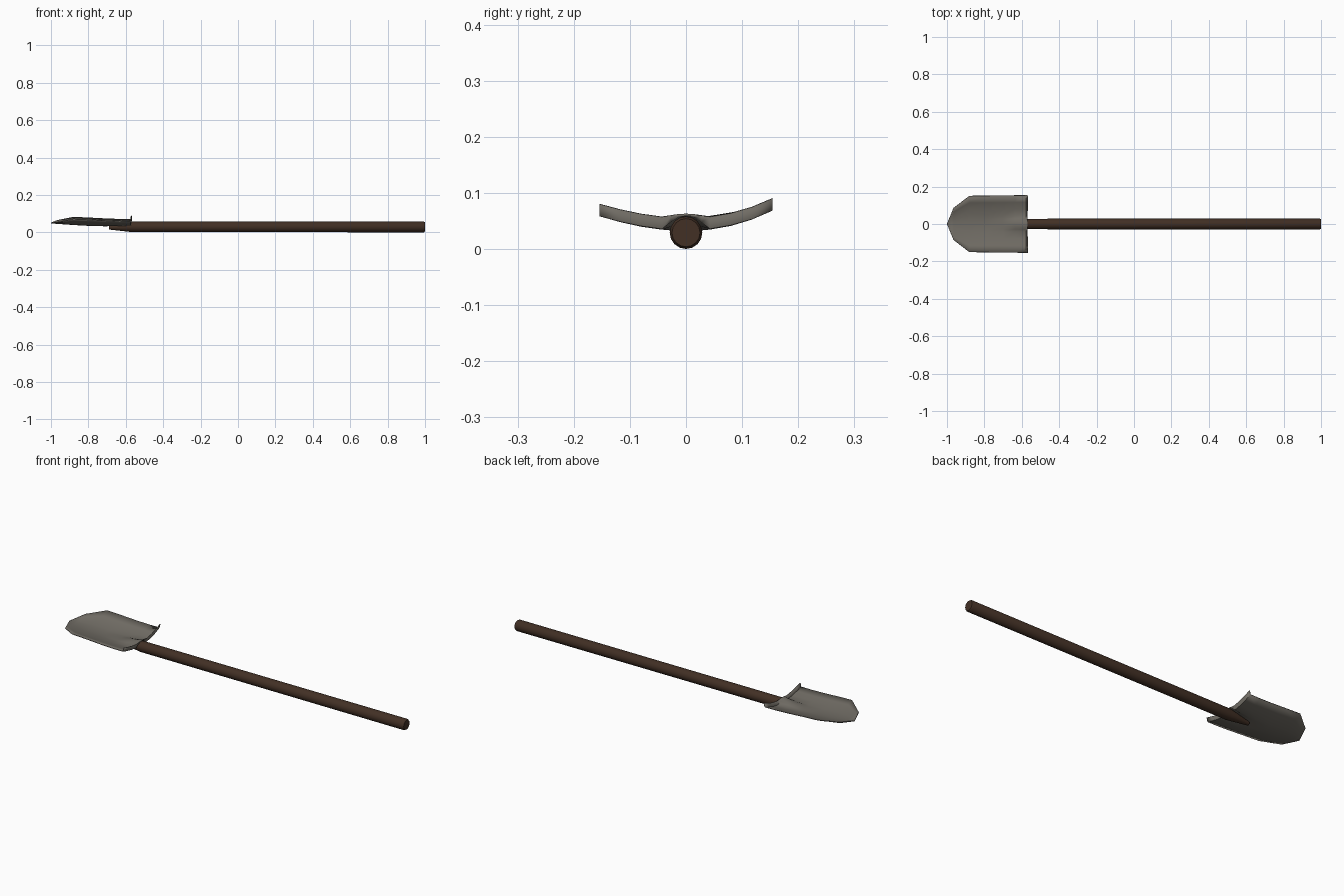
import bpy, bmesh, math

if "Cube" in bpy.data.objects:
    bpy.data.objects.remove(bpy.data.objects["Cube"])


def material(name, rgb):
    m = bpy.data.materials.new(name)
    m.diffuse_color = (*rgb, 1)
    m.use_nodes = True
    m.node_tree.nodes["Principled BSDF"].inputs["Base Color"].default_value = m.diffuse_color
    return m


def finish(bm, name, mat, angle):
    bmesh.ops.recalc_face_normals(bm, faces=bm.faces)
    me = bpy.data.meshes.new(name)
    bm.to_mesh(me)
    bm.free()
    ob = bpy.data.objects.new(name, me)
    bpy.context.collection.objects.link(ob)
    me.materials.append(mat)
    bpy.ops.object.select_all(action='DESELECT')
    ob.select_set(True)
    bpy.context.view_layer.objects.active = ob
    bpy.ops.object.shade_smooth_by_angle(angle=math.radians(angle))
    return ob


wood = material("dark brown wood", (0.054, 0.029, 0.018))
steel = material("worn grey steel", (0.165, 0.152, 0.13))

# Handle: round shaft, tapering where it sits under the blade
bm = bmesh.new()
SIDES = 16
rings = []
for x, r, z in [(-0.69, 0.010, 0.025), (-0.57, 0.028, 0.0295), (0.993, 0.029, 0.029), (1.0, 0.025, 0.029)]:
    rings.append([bm.verts.new((x, r * math.cos(2 * math.pi * i / SIDES),
                                z + r * math.sin(2 * math.pi * i / SIDES))) for i in range(SIDES)])
for a, b in zip(rings, rings[1:]):
    for i in range(SIDES):
        j = (i + 1) % SIDES
        bm.faces.new((a[i], a[j], b[j], b[i]))
bm.faces.new(rings[0])
bm.faces.new(rings[-1])
finish(bm, "handle", wood, 40)

# Blade: dished sheet with a raised socket over the handle and a turned-up rear step
# stations: x, half width, centre z, edge z, socket amount, step height
stations = [(-0.965, 0.085, 0.047, 0.059, 0, 0),
            (-0.88, 0.150, 0.041, 0.076, 0, 0),
            (-0.79, 0.151, 0.036, 0.072, 0, 0),
            (-0.70, 0.152, 0.034, 0.067, 0, 0),
            (-0.635, 0.153, 0.034, 0.065, 0.5, 0),
            (-0.575, 0.154, 0.035, 0.065, 1, 0),
            (-0.570, 0.154, 0.035, 0.065, 1, 0.020)]
half = [0.09, 0.18, 0.28, 0.52, 0.76, 1.0]
cols = [-t for t in reversed(half)] + [0] + half
bm = bmesh.new()
tip = bm.verts.new((-1.0, 0, 0.050))
rows = []
for x, w, c, e, socket, step in stations:
    row = []
    for t in cols:
        y = w * t
        z = c + (e - c) * abs(t) ** 2 + 0.005 * t ** 3
        hump = max(0, 1 - (y / 0.04) ** 2)
        z += socket * 0.026 * hump + step * (1 - hump)
        row.append(bm.verts.new((x, y, z)))
    rows.append(row)
for i in range(len(cols) - 1):
    bm.faces.new((tip, rows[0][i], rows[0][i + 1]))
    for a, b in zip(rows, rows[1:]):
        bm.faces.new((a[i], b[i], b[i + 1], a[i + 1]))
blade = finish(bm, "blade", steel, 40)
sol = blade.modifiers.new("sheet thickness", 'SOLIDIFY')
sol.thickness = 0.004
sol.offset = 0
